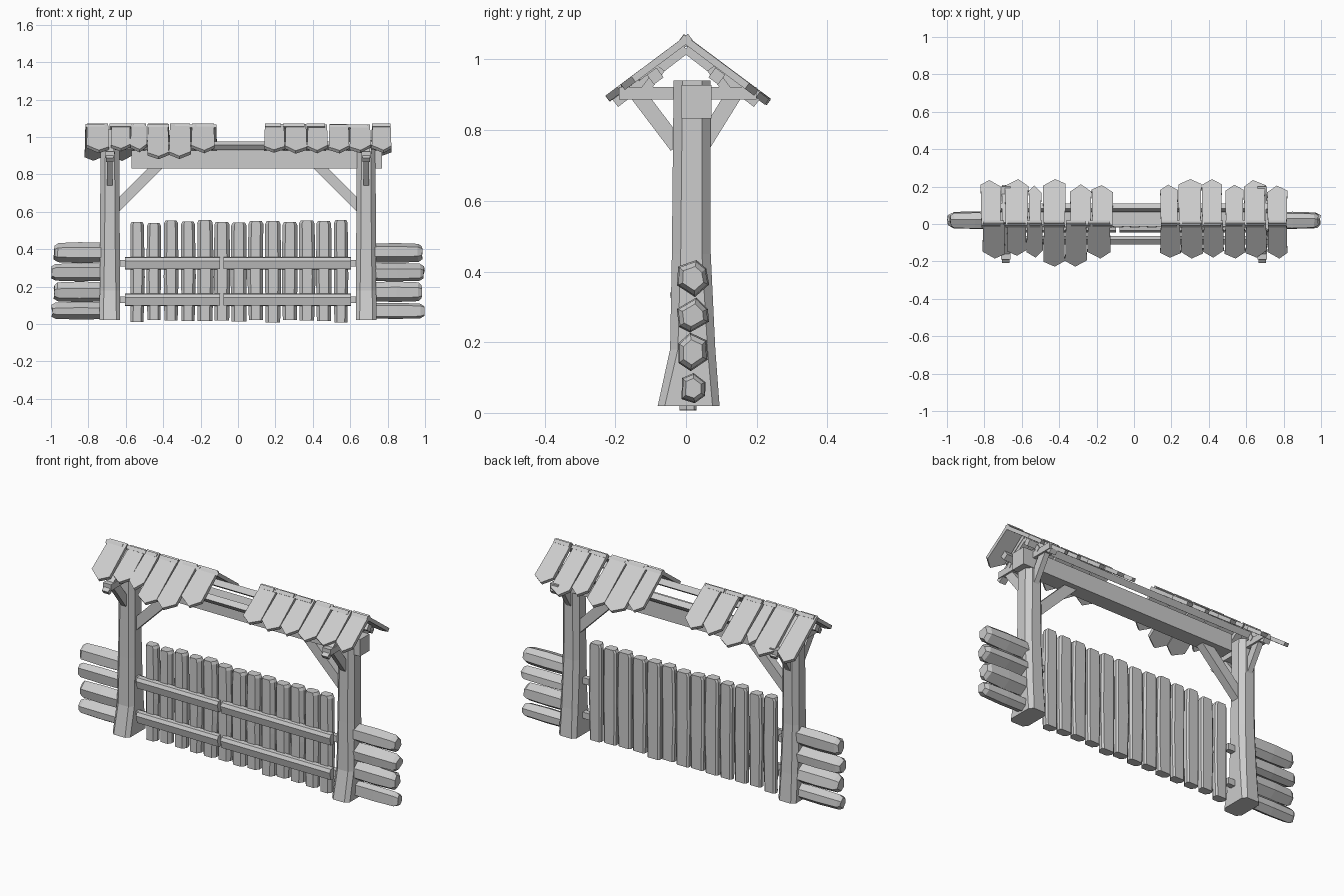
import bpy, bmesh, math, random
from mathutils import Vector

random.seed(4)
if "Cube" in bpy.data.objects:
    bpy.data.objects.remove(bpy.data.objects["Cube"])

wood = bpy.data.materials.new("pale_grey_wood")
wood.use_nodes = True
GREY = (0.6, 0.6, 0.6, 1)
wood.diffuse_color = GREY
wood.node_tree.nodes["Principled BSDF"].inputs["Base Color"].default_value = GREY


def loft(name, rings):
    """Skin a stack of equal-sized rings and cap both ends."""
    bm = bmesh.new()
    loops = [[bm.verts.new(p) for p in ring] for ring in rings]
    n = len(loops[0])
    for lo, hi in zip(loops, loops[1:]):
        for i in range(n):
            j = (i + 1) % n
            bm.faces.new((lo[i], lo[j], hi[j], hi[i]))
    bm.faces.new(loops[0][::-1])
    bm.faces.new(loops[-1])
    bmesh.ops.recalc_face_normals(bm, faces=bm.faces)
    mesh = bpy.data.meshes.new(name)
    bm.to_mesh(mesh)
    bm.free()
    mesh.materials.append(wood)
    obj = bpy.data.objects.new(name, mesh)
    bpy.context.collection.objects.link(obj)
    return obj


def bar(name, a, b, width, height, up=(0, 0, 1)):
    """Rectangular timber from a to b."""
    a, b = Vector(a), Vector(b)
    d = (b - a).normalized()
    side = d.cross(Vector(up)).normalized()
    u = side.cross(d)
    corners = [side * sx * width / 2 + u * sy * height / 2
               for sx, sy in ((-1, -1), (1, -1), (1, 1), (-1, 1))]
    return loft(name, [[p + c for c in corners] for p in (a, b)])


def chamfered(x, y0, y1, z, half, c):
    """Horizontal octagon with cut corners."""
    return [(x - half + c, y0, z), (x + half - c, y0, z), (x + half, y0 + c, z),
            (x + half, y1 - c, z), (x + half - c, y1, z), (x - half + c, y1, z),
            (x - half, y1 - c, z), (x - half, y0 + c, z)]


def jit(s):
    return random.uniform(-s, s)


POST_X = 0.685
SLOPE = 0.745
RIDGE = 1.065

# Posts, side logs, braces and roof trusses on both sides
for s, tag in ((1, "left"), (-1, "right")):
    x = s * POST_X
    loft("post_" + tag, [chamfered(x, y0, y1, z, h, c) for y0, y1, z, h, c in (
        (-0.08, 0.095, 0.02, 0.055, 0.02), (-0.045, 0.083, 0.18, 0.054, 0.022),
        (-0.04, 0.07, 0.45, 0.053, 0.025), (-0.035, 0.07, 0.94, 0.05, 0.025))])

    for i, (z, r) in enumerate(((0.07, 0.045), (0.17, 0.054), (0.275, 0.05), (0.38, 0.053))):
        shape = [(math.radians(60 * k + 30 + jit(12)), r * random.uniform(0.92, 1.1))
                 for k in range(6)]
        end = 0.995 - 0.012 * (i % 2)
        rings = []
        for px, f in ((0.72, 0.95), (0.85, 1.0), (end - 0.02, 0.92), (end, 0.65)):
            rings.append([(s * (px + jit(0.004)), 0.02 + f * q * math.cos(t) * 0.9,
                           z + f * q * math.sin(t)) for t, q in shape])
        loft(f"side_log_{tag}_{i + 1}", rings)

    bar("beam_brace_" + tag, (s * 0.66, 0.02, 0.615), (s * 0.42, 0.02, 0.855), 0.045, 0.055)
    for z in (0.13, 0.325):
        bar("hinge_peg_" + tag, (s * 0.59, 0.005, z), (s * 0.65, 0.005, z), 0.03, 0.035)

    # Truss: tie, rafters and small struts
    bar("truss_tie_" + tag, (x, -0.19, 0.905), (x, 0.2, 0.905), 0.05, 0.035)
    for t in (1, -1):
        foot = RIDGE - 0.04 - 0.2 * SLOPE
        bar("rafter_" + tag, (x, 0, RIDGE - 0.035), (x, t * 0.2, foot), 0.04, 0.026)
        bar("post_strut_" + tag, (x, t * 0.035 + 0.01, 0.755), (x, t * 0.135, 0.9),
            0.045, 0.03, (1, 0, 0))
        bar("rafter_strut_" + tag, (x + 0.01, t * 0.115, 0.915), (x + 0.01, t * 0.07, 0.975),
            0.025, 0.035, (1, 0, 0))

# Long roof timbers
bar("main_beam", (-0.57, 0.03, 0.88), (0.77, 0.03, 0.88), 0.085, 0.095)
for t in (1, -1):
    bar("roof_rail", (-0.76, t * 0.087, 0.953), (0.76, t * 0.087, 0.953),
        0.034, 0.034, (0, t * SLOPE, 1))


# Pointed roof boards: x start, x end, eave reach
def roof_board(name, x0, x1, reach, side):
    normal = Vector((0, side * SLOPE, 1)).normalized() * 0.02
    mid, tip = (x0 + x1) / 2 + jit(0.01), reach - 0.032
    lift = jit(0.003)
    top = [Vector((px, side * py, RIDGE + lift - py * SLOPE)) for px, py in (
        (x0 + 0.004, -0.006), (x1 - 0.004, -0.006), (x1, tip + jit(0.008)),
        (mid, reach), (x0, tip + jit(0.008)))]
    loft(name, [[p - normal for p in top], top])


FRONT = ((-0.81, -0.69, 0.185), (-0.68, -0.575, 0.17), (-0.575, -0.487, 0.18),
         (-0.485, -0.37, 0.228), (-0.368, -0.252, 0.228), (-0.25, -0.125, 0.185),
         (0.14, 0.25, 0.18), (0.252, 0.368, 0.185), (0.37, 0.48, 0.18),
         (0.485, 0.595, 0.185), (0.597, 0.71, 0.18), (0.715, 0.82, 0.185))
BACK = ((-0.82, -0.71, 0.235), (-0.69, -0.565, 0.24), (-0.563, -0.495, 0.205),
        (-0.487, -0.365, 0.24), (-0.342, -0.228, 0.212), (-0.226, -0.112, 0.208),
        (0.14, 0.235, 0.21), (0.237, 0.36, 0.24), (0.362, 0.47, 0.24),
        (0.488, 0.585, 0.21), (0.588, 0.7, 0.235), (0.712, 0.82, 0.205))
for boards, side, tag in ((FRONT, -1, "front"), (BACK, 1, "back")):
    for i, (x0, x1, reach) in enumerate(boards):
        roof_board(f"roof_board_{tag}_{i + 1}", x0, x1, reach, side)

# Gate pickets with chamfered fronts and tops
COUNT = 13
PITCH = 1.18 / COUNT
for i in range(COUNT):
    x = -0.585 + PITCH * (i + 0.5)
    top = 0.548 + jit(0.008)
    low = 0.012 + jit(0.01)
    half = 0.041 + jit(0.003)

    def ring(z, f, dx):
        h = half * f
        return [(x + dx + a * h, b, z) for a, b in (
            (-0.6, -0.018), (0.6, -0.018), (1, 0.002), (1, 0.022), (0.75, 0.03),
            (-0.75, 0.03), (-1, 0.022), (-1, 0.002))]
    loft(f"gate_picket_{i + 1}", [ring(low, 0.9, 0), ring(0.25, 1, jit(0.004)),
                                  ring(top - 0.015, 0.95, 0), ring(top, 0.75, 0)])

# Gate rails, split near the middle
for z in (0.13, 0.325):
    for x0, x1 in ((-0.605, -0.097), (-0.078, 0.605)):
        loft("gate_rail", [[(x, -0.012, z - 0.033), (x, -0.036, z - 0.03),
                            (x, -0.046, z + 0.012), (x, -0.036, z + 0.03),
                            (x, -0.012, z + 0.033)] for x in (x0, x1)])
